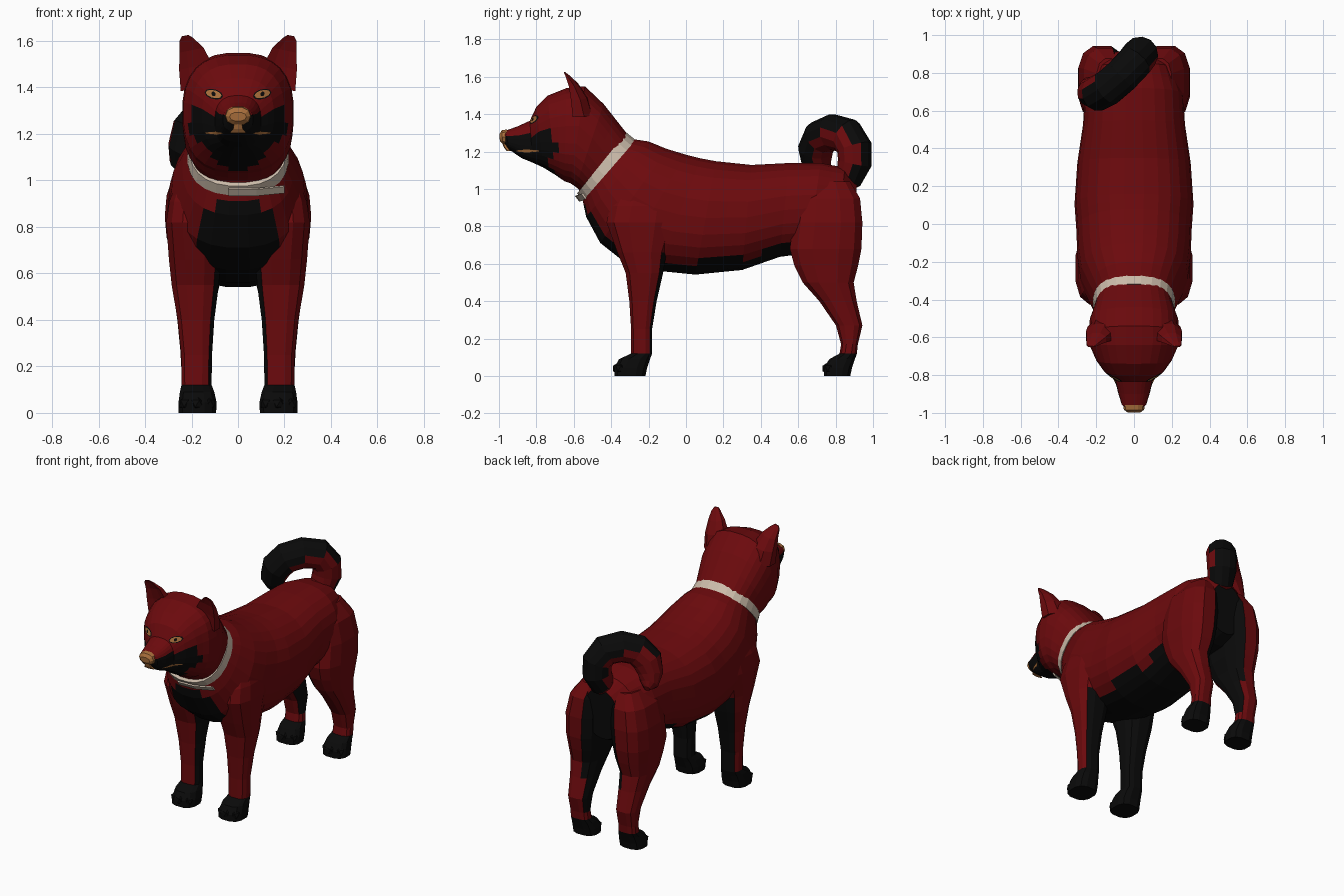
import bpy, bmesh, math
from mathutils import Vector
from mathutils.bvhtree import BVHTree

if "Cube" in bpy.data.objects:
    bpy.data.objects.remove(bpy.data.objects["Cube"])


def material(name, rgb):
    m = bpy.data.materials.new(name)
    m.diffuse_color = (*rgb, 1)
    m.use_nodes = True
    m.node_tree.nodes["Principled BSDF"].inputs["Base Color"].default_value = m.diffuse_color
    return m


RED = material("red_fur", (0.15, 0.003, 0.004))
BLACK = material("black_fur", (0.003, 0.003, 0.003))
TAN = material("tan", (0.40, 0.16, 0.045))
CREAM = material("collar_cream", (0.60, 0.50, 0.40))


def finish(name, bm, mats, rule=None, facing=None):
    """Turn a bmesh into a flat shaded object, with faces coloured by a rule."""
    bmesh.ops.recalc_face_normals(bm, faces=bm.faces)
    bm.normal_update()
    if facing and sum(f.normal.dot(facing) for f in bm.faces) < 0:
        bmesh.ops.reverse_faces(bm, faces=bm.faces)
    if rule:
        for f in bm.faces:
            f.material_index = int(rule(f.calc_center_median(), f.normal))
    me = bpy.data.meshes.new(name)
    bm.to_mesh(me)
    bm.free()
    for m in mats:
        me.materials.append(m)
    ob = bpy.data.objects.new(name, me)
    bpy.context.collection.objects.link(ob)


def refine(rows):
    """Insert a halfway row between neighbours."""
    out = [rows[0]]
    for a, b in zip(rows, rows[1:]):
        out += [tuple((p + q) / 2 for p, q in zip(a, b)), b]
    return out


def oval(c, u, v, n=14, p=0.85):
    """Superellipse ring around c with half axes u and v."""
    pts = []
    for i in range(n):
        t = 2 * math.pi * (i + 0.5) / n
        a, b = math.cos(t), math.sin(t)
        pts.append(c + u * math.copysign(abs(a) ** p, a) + v * math.copysign(abs(b) ** p, b))
    return pts


def loft(rings, closed=False):
    bm = bmesh.new()
    vs = [[bm.verts.new(p) for p in r] for r in rings]
    n = len(vs[0])
    for a, b in list(zip(vs, vs[1:])) + ([(vs[-1], vs[0])] if closed else []):
        for i in range(n):
            j = (i + 1) % n
            bm.faces.new((a[i], a[j], b[j], b[i]))
    if not closed:
        bm.faces.new(vs[0])
        bm.faces.new(vs[-1])
    return bm


def spine_rings(rows, n=14, p=0.85):
    """Rows hold top y, top z, bottom y, bottom z, half width."""
    out = []
    for ty, tz, by, bz, w in rows:
        top, bot = Vector((0, ty, tz)), Vector((0, by, bz))
        out.append(oval((top + bot) / 2, (top - bot) / 2, Vector((w, 0, 0)), n, p))
    return out


def leg_rings(rows, s):
    """Rows hold z, y range, x range; s is the side."""
    return [oval(Vector((s * (x0 + x1) / 2, (y0 + y1) / 2, z)),
                 Vector(((x1 - x0) / 2, 0, 0)), Vector((0, (y1 - y0) / 2, 0)), 12, 0.75)
            for z, y0, y1, x0, x1 in rows]


# Torso, from neck to rump
torso = [(-.45, 1.42, -.64, 1.12, .19), (-.30, 1.27, -.56, .97, .20), (-.2, 1.255, -.535, .85, .24),
         (-.1, 1.215, -.46, .71, .285), (0, 1.185, -.34, .615, .30), (.08, 1.165, -.15, .56, .305),
         (.16, 1.15, .05, .54, .315), (.35, 1.13, .3, .565, .30), (.55, 1.14, .5, .635, .27),
         (.72, 1.14, .65, .655, .26), (.85, 1.115, .8, .66, .21), (.915, 1.04, .89, .7, .12)]


def torso_black(c, n):
    chest = n.y < -0.2 and c.z < 0.91 and abs(c.x) < min(0.175, 0.06 + (0.93 - c.z) * 1.2)
    belly = n.z < -0.75 and c.z < 0.70
    rump = c.y > 0.85 and c.z < 0.95 and abs(c.x) < 0.1
    return chest or belly or rump


finish("torso", loft(spine_rings(refine(torso), 26)), [RED, BLACK], torso_black)

# Head with muzzle
head = [(-.985, 1.30, -.965, 1.235, .04), (-.965, 1.312, -.945, 1.21, .065),
        (-.9, 1.335, -.88, 1.165, .085), (-.835, 1.365, -.82, 1.14, .10),
        (-.80, 1.44, -.765, 1.115, .155), (-.74, 1.50, -.70, 1.075, .20),
        (-.64, 1.54, -.65, 1.04, .235), (-.54, 1.55, -.62, 1.03, .24),
        (-.44, 1.455, -.59, 1.01, .235), (-.31, 1.29, -.565, .99, .202)]


def head_black(c, n):
    muzzle = c.y < -.77 and c.z < 1.285
    cheek = c.y < -.65 and c.z < 1.285 and abs(c.x) < .045 + (c.z - 1.03) * .85
    return muzzle or cheek


head_bm = loft(spine_rings(refine(head), 28, 0.78))
bmesh.ops.recalc_face_normals(head_bm, faces=head_bm.faces)
tree = BVHTree.FromBMesh(head_bm)
finish("head", head_bm, [RED, BLACK], head_black)


def on_head(point, direction):
    """Point on the head along a direction, or the nearest one."""
    hit = tree.ray_cast(point - direction * .5, direction)[0]
    return hit if hit is not None else tree.find_nearest(point)[0]


# Legs with paws
front_leg = [(1.0, -.36, -.04, .1, .265), (.91, -.41, -.03, .09, .298), (.82, -.43, -.04, .08, .312),
             (.66, -.37, -.1, .07, .3), (.55, -.325, -.12, .08, .288), (.4, -.305, -.155, .10, .262),
             (.25, -.295, -.18, .11, .246), (.12, -.295, -.18, .112, .244), (.09, -.36, -.19, .1, .252),
             (.045, -.385, -.205, .09, .258), (0, -.385, -.215, .092, .258)]
hind_leg = [(1.04, .62, .88, .05, .2), (.95, .58, .935, .04, .268), (.82, .57, .948, .04, .298),
            (.68, .55, .943, .05, .3), (.59, .575, .925, .065, .288), (.5, .62, .9, .09, .278),
            (.4, .71, .915, .1, .263), (.27, .8, .945, .11, .25), (.17, .828, .92, .115, .244),
            (.12, .82, .915, .112, .245), (.09, .765, .905, .1, .252), (.045, .735, .89, .09, .258),
            (0, .735, .88, .092, .258)]
FRONT = Vector((0, 1, 0))

for side, s in (("right", 1), ("left", -1)):
    def front_black(c, n):
        return c.z < .115 or n.x * s < -.6 or (n.y > .7 and c.z < .7)

    def hind_black(c, n):
        return c.z < .115 or (n.x * s < -.5 and c.z > .2)

    for part, rows, rule, toe_y in (("front_leg", front_leg, front_black, -.362),
                                    ("hind_leg", hind_leg, hind_black, .758)):
        finish(f"{side}_{part}", loft(leg_rings(rows, s)), [RED, BLACK], rule)
        # Toes
        bm = bmesh.new()
        for k, dy in ((-1, .015), (0, 0), (1, .015)):
            r = bmesh.ops.create_icosphere(bm, subdivisions=1, radius=.033)
            bmesh.ops.translate(bm, verts=r["verts"], vec=(s * (.175 + k * .048), toe_y + dy, .04))
        finish(f"{side}_{part}_toes", bm, [BLACK])

    # Ear: hollow fronted cone leaning outward
    ear = [(.165, -.575, 1.40, .088, .08), (.183, -.59, 1.49, .076, .065),
           (.2, -.612, 1.56, .056, .038), (.221, -.637, 1.605, .033, .015),
           (.227, -.65, 1.623, .015, .005)]
    rings = []
    for x, y, z, rx, ry in ear:
        ring = oval(Vector((s * x, y, z)), Vector((rx, 0, -rx * .2 * s)), Vector((0, ry, 0)), 8, 1)
        for p in ring:
            if p.y < y and abs(p.x - s * x) < rx * .6:
                p.y += ry * .7
        rings.append(ring)
    finish(f"{side}_ear", loft(rings), [RED])

    # Eye: thin almond plates laid on the face
    for name, w, h, lift, mat in (("eye_rim", .040, .022, .002, BLACK), ("eye", .034, .017, .004, TAN),
                                  ("pupil", .009, .010, .006, BLACK)):
        bm = bmesh.new()
        vs = []
        for i in range(11):
            t, k = 2 * math.pi * i / 10, float(i < 10)  # the last point is the centre
            x = s * (.103 + k * w * math.cos(t))
            z = 1.37 + k * (h * math.sin(t) + .2 * w * math.cos(t))
            hit = on_head(Vector((x, -.8, z)), FRONT)
            vs.append(bm.verts.new(hit + Vector((s * lift * .4, -.002 - lift, lift * .4))))
        for i in range(10):
            bm.faces.new((vs[i], vs[(i + 1) % 10], vs[10]))
        finish(f"{side}_{name}", bm, [mat], facing=-FRONT)

    # Lip: thin strip along the side of the mouth
    bm = bmesh.new()
    rows = []
    for i in range(5):
        pair = []
        for dz in (-.009, .009):
            p = Vector((s * .09, -.905 + .03 * i, 1.203 + dz * (1 - abs(i - 2) / 3)))
            hit = on_head(p, Vector((-s, 0, 0)))
            pair.append(bm.verts.new(hit + Vector((s * .005, -.002, 0))))
        rows.append(pair)
    for a, b in zip(rows, rows[1:]):
        bm.faces.new((a[0], b[0], b[1], a[1]))
    finish(f"{side}_lip", bm, [TAN], facing=Vector((s, 0, 0)))

# Nose with nostrils and the strip below it
finish("nose", loft(spine_rings([(-.998, 1.293, -.995, 1.255, .036), (-.985, 1.315, -.98, 1.24, .054),
                                 (-.958, 1.32, -.96, 1.235, .056)], 10)), [TAN])
finish("nose_strip", loft([oval(Vector((0, y, z)), Vector((w, 0, 0)), Vector((0, .012, 0)), 6, 1)
                           for y, z, w in ((-.972, 1.25, .018), (-.962, 1.222, .024),
                                           (-.947, 1.203, .042))]), [TAN])
bm = bmesh.new()
for s in (-1, 1):
    r = bmesh.ops.create_icosphere(bm, subdivisions=1, radius=.009)
    bmesh.ops.translate(bm, verts=r["verts"], vec=(s * .027, -.986, 1.268))
finish("nostrils", bm, [BLACK])

# Collar band and loose strap end
outer = spine_rings([(-.318, 1.303, -.583, .975, .210), (-.268, 1.262, -.553, .935, .218)], 24)
inner = spine_rings([(-.29, 1.235, -.535, .965, .2), (-.335, 1.28, -.56, 1.005, .19)], 24)
finish("collar", loft(outer + inner, closed=True), [CREAM])
strap = [oval(Vector((x, y, z)), Vector((0, .006, .004)), Vector((0, -.015, .02)), 4, 1)
         for x, y, z in ((-.04, -.578, .95), (.08, -.572, .95), (.2, -.545, .962))]
finish("strap_end", loft(strap), [CREAM])

# Curled tail
path = [(0, .80, 1.03, .07), (.02, .87, 1.07, .082), (.035, .902, 1.14, .092), (.035, .90, 1.22, .095),
        (.005, .86, 1.285, .097), (-.065, .785, 1.303, .098), (-.14, .72, 1.275, .097),
        (-.195, .692, 1.21, .095), (-.225, .70, 1.13, .08), (-.24, .735, 1.075, .055),
        (-.245, .77, 1.06, .02)]
pts = [Vector(p[:3]) for p in path]
side_dir = Vector((.7, .55, 0)).cross(Vector((0, 0, 1))).normalized()
rings = []
for i, p in enumerate(path):
    tan = (pts[min(i + 1, len(pts) - 1)] - pts[max(i - 1, 0)]).normalized()
    u = (side_dir - tan * side_dir.dot(tan)).normalized()
    rings.append(oval(pts[i], u * p[3], tan.cross(u) * p[3], 12, 1))
hub = Vector((-.08, .8, 1.16))


def tail_black(c, n):
    d = Vector((0, c.y - hub.y, c.z - hub.z)).normalized()
    return n.dot(d) > 0.3 and c.z > 1.03


finish("tail", loft(rings), [RED, BLACK], tail_black)
